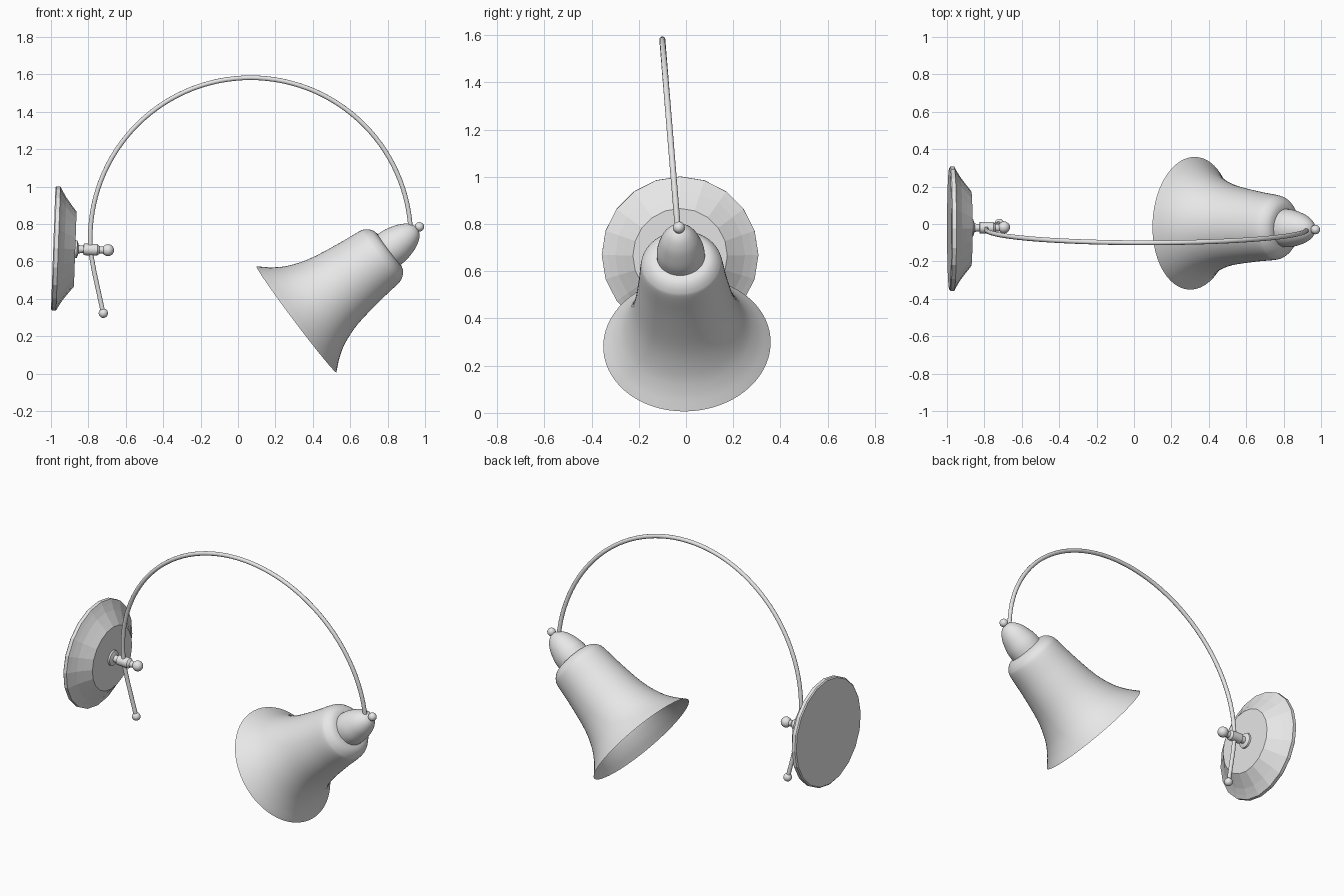
import bpy, bmesh, math
from mathutils import Vector

cube = bpy.data.objects.get("Cube")
if cube:
    bpy.data.objects.remove(cube, do_unlink=True)

grey = bpy.data.materials.new("light_grey")
grey.use_nodes = True
grey.diffuse_color = (0.8, 0.8, 0.8, 1)
grey.node_tree.nodes["Principled BSDF"].inputs["Base Color"].default_value = (0.8, 0.8, 0.8, 1)


def finish(obj, angle=None):
    """Give the object its material and, if wanted, smooth shading."""
    obj.data.materials.clear()
    obj.data.materials.append(grey)
    if angle:
        bpy.ops.object.select_all(action='DESELECT')
        obj.select_set(True)
        bpy.context.view_layer.objects.active = obj
        bpy.ops.object.shade_smooth_by_angle(angle=math.radians(angle))
    return obj


def rounded(points, steps=4):
    """Smooth a (height, radius) profile with a Catmull-Rom curve."""
    p = [Vector(q) for q in points]
    p = [p[0] * 2 - p[1]] + p + [p[-1] * 2 - p[-2]]
    out = []
    for a, b, c, d in zip(p, p[1:], p[2:], p[3:]):
        for k in range(steps):
            t = k / steps
            out.append((2 * b + (c - a) * t + (2 * a - 5 * b + 4 * c - d) * t ** 2
                        + (3 * b - a - 3 * c + d) * t ** 3) / 2)
    return out + [p[-2]]


def lathe(name, base, axis, profile, sides, angle=None):
    """Turn a (height, radius) profile round an axis in space."""
    bm = bmesh.new()
    rings = []
    for h, r in profile:
        r = max(r, 0)
        rings.append([bm.verts.new((r * math.cos(2 * math.pi * i / sides),
                                    r * math.sin(2 * math.pi * i / sides), h))
                      for i in range(sides)])
    for low, high in zip(rings, rings[1:]):
        for i in range(sides):
            j = (i + 1) % sides
            bm.faces.new((low[i], low[j], high[j], high[i]))
    bmesh.ops.remove_doubles(bm, verts=bm.verts, dist=1e-5)
    mesh = bpy.data.meshes.new(name)
    bm.to_mesh(mesh)
    bm.free()
    obj = bpy.data.objects.new(name, mesh)
    bpy.context.collection.objects.link(obj)
    obj.location = base
    obj.rotation_mode = 'QUATERNION'
    obj.rotation_quaternion = Vector(axis).to_track_quat('Z', 'Y')
    return finish(obj, angle)


def ball(name, centre, radius):
    bpy.ops.mesh.primitive_uv_sphere_add(segments=24, ring_count=14, radius=radius, location=centre)
    obj = bpy.context.object
    obj.name = name
    return finish(obj, 60)


# Faceted wall plate
wall_axis = (1, 0, -0.036)
lathe("wall_plate", (-0.988, -0.025, 0.67), wall_axis,
      [(0, 0), (0, 0.325), (0.006, 0.332), (0.027, 0.332), (0.04, 0.308),
       (0.06, 0.275), (0.088, 0.238), (0.118, 0.2), (0.118, 0)], 20)

# Clamp stem with its flange and knob
lathe("clamp_stem", (-0.872, -0.02, 0.666), wall_axis,
      [(0, 0.048), (0.012, 0.046), (0.02, 0.022), (0.045, 0.02), (0.047, 0.031),
       (0.12, 0.031), (0.132, 0.02), (0.16, 0.018)], 24, 35)
ball("clamp_knob", (-0.695, -0.018, 0.66), 0.032)

# Bell shade and its socket share one leaning axis
rim = Vector((0.3125, 0.004, 0.29))
tip = Vector((0.97, -0.03, 0.785))
lathe("bell_shade", rim, tip - rim,
      rounded([(0, 0.355), (0.06, 0.303), (0.135, 0.257), (0.25, 0.217), (0.42, 0.189),
               (0.55, 0.174), (0.585, 0.162), (0.61, 0.138), (0.62, 0.11), (0.62, 0.08)]),
      64, 50)
lathe("socket_cap", rim, tip - rim,
      rounded([(0.61, 0.102), (0.66, 0.1), (0.71, 0.088), (0.75, 0.073),
               (0.785, 0.05), (0.804, 0.025), (0.81, 0)]), 40, 50)
ball("socket_knob", tip, 0.025)


# Arched arm lying in a slightly leaning plane
def on_arm(x, z):
    return (x, -0.035 - (z - 0.785) * 0.082, z)


path = [(0.067 + 0.857 * math.cos(math.radians(a)), 0.725 + 0.857 * math.sin(math.radians(a)))
        for a in range(0, 187, 3)]
path += [(-0.77, 0.55), (-0.72, 0.32)]
curve = bpy.data.curves.new("arched_arm", 'CURVE')
curve.dimensions = '3D'
curve.bevel_depth = 0.0127
curve.bevel_resolution = 3
curve.use_fill_caps = True
spline = curve.splines.new('POLY')
spline.points.add(len(path) - 1)
for point, (x, z) in zip(spline.points, path):
    point.co = (*on_arm(x, z), 1)
arm = bpy.data.objects.new("arched_arm", curve)
bpy.context.collection.objects.link(arm)
bpy.ops.object.select_all(action='DESELECT')
arm.select_set(True)
bpy.context.view_layer.objects.active = arm
bpy.ops.object.convert(target='MESH')
finish(bpy.context.object, 50)
ball("arm_end_knob", on_arm(-0.72, 0.323), 0.025)
